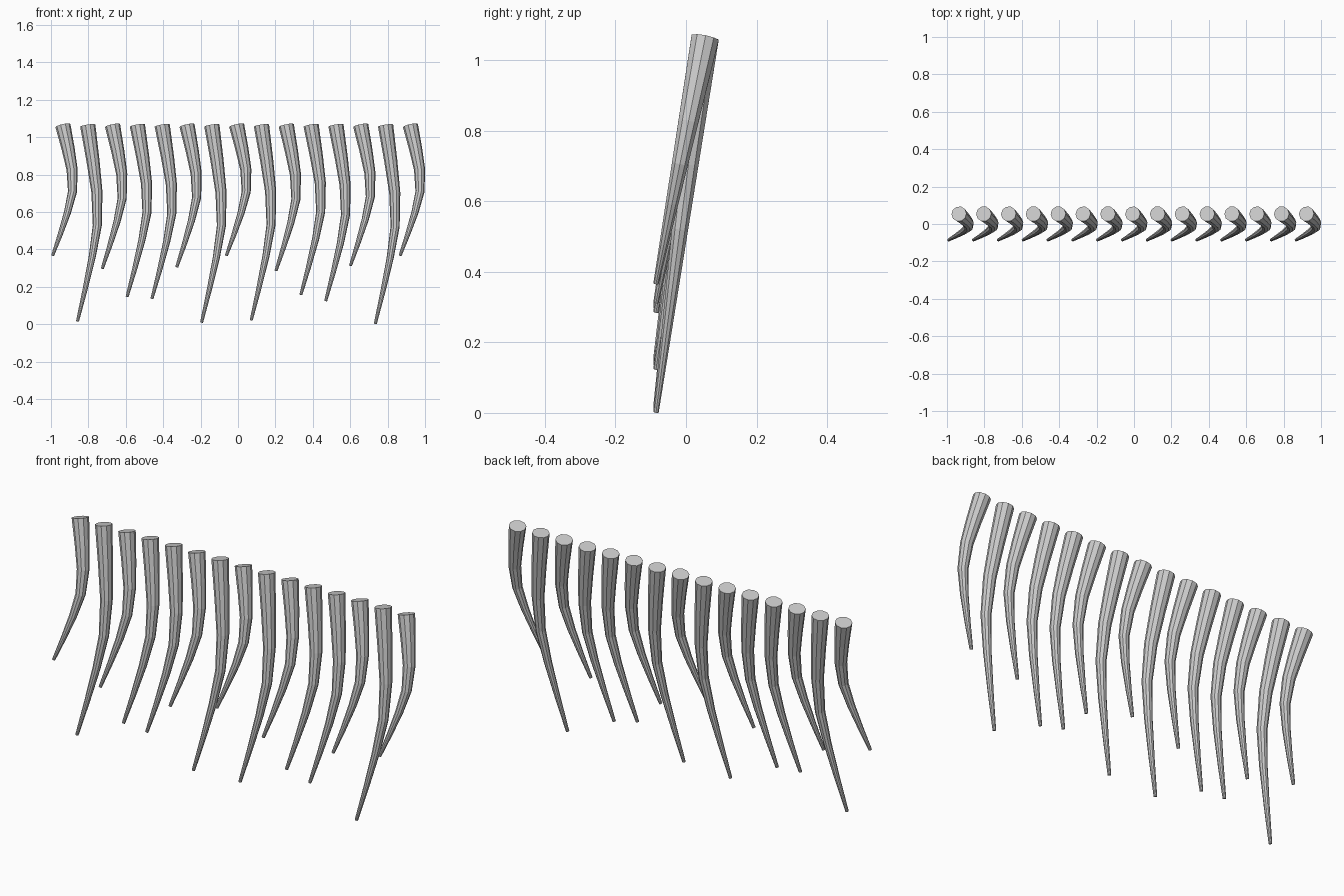
import bpy, bmesh, math
from mathutils import Vector

if "Cube" in bpy.data.objects:
    bpy.data.objects.remove(bpy.data.objects["Cube"])

SIDES = 10
TOP_Z, PITCH, FIRST_X = 1.062, 0.1327, -0.936
# height of each lock's tip, left to right
TIPS = [0.367, 0.015, 0.297, 0.147, 0.136, 0.305, 0.009, 0.367,
        0.021, 0.286, 0.157, 0.124, 0.313, 0.002, 0.367]
# shared bend: (fraction of length, sideways offset)
BEND = [(0, 0), (0.18, 0.028), (0.34, 0.049), (0.51, 0.051),
        (0.67, 0.024), (0.84, -0.015), (1, -0.055)]


def strand(name, x, tip_z):
    """Tapered bent tube swept along the shared bend, capped at both ends."""
    path = [Vector((x + dx, 0.054 - 0.139 * f, TOP_Z + (tip_z - TOP_Z) * f))
            for f, dx in BEND]
    bm = bmesh.new()
    rings = []
    last = len(path) - 1
    for i, p in enumerate(path):
        axis = (path[max(i - 1, 0)] - path[min(i + 1, last)]).normalized()
        u = (Vector((1, 0, 0)) - axis * axis.x).normalized()
        v = axis.cross(u)
        r = 0.041 - 0.033 * BEND[i][0]
        rings.append([bm.verts.new(p + r * (math.cos(a) * u + math.sin(a) * v))
                      for a in (math.tau * k / SIDES for k in range(SIDES))])
    for a, b in zip(rings, rings[1:]):
        for k in range(SIDES):
            n = (k + 1) % SIDES
            bm.faces.new((a[k], b[k], b[n], a[n]))
    bm.faces.new(rings[0])
    bm.faces.new(rings[-1][::-1])
    bmesh.ops.recalc_face_normals(bm, faces=bm.faces)
    mesh = bpy.data.meshes.new(name)
    bm.to_mesh(mesh)
    bm.free()
    bpy.context.collection.objects.link(bpy.data.objects.new(name, mesh))


# row of hanging strands
for i, tip in enumerate(TIPS):
    strand(f"hanging_strand_{i + 1}", FIRST_X + PITCH * i, tip)
